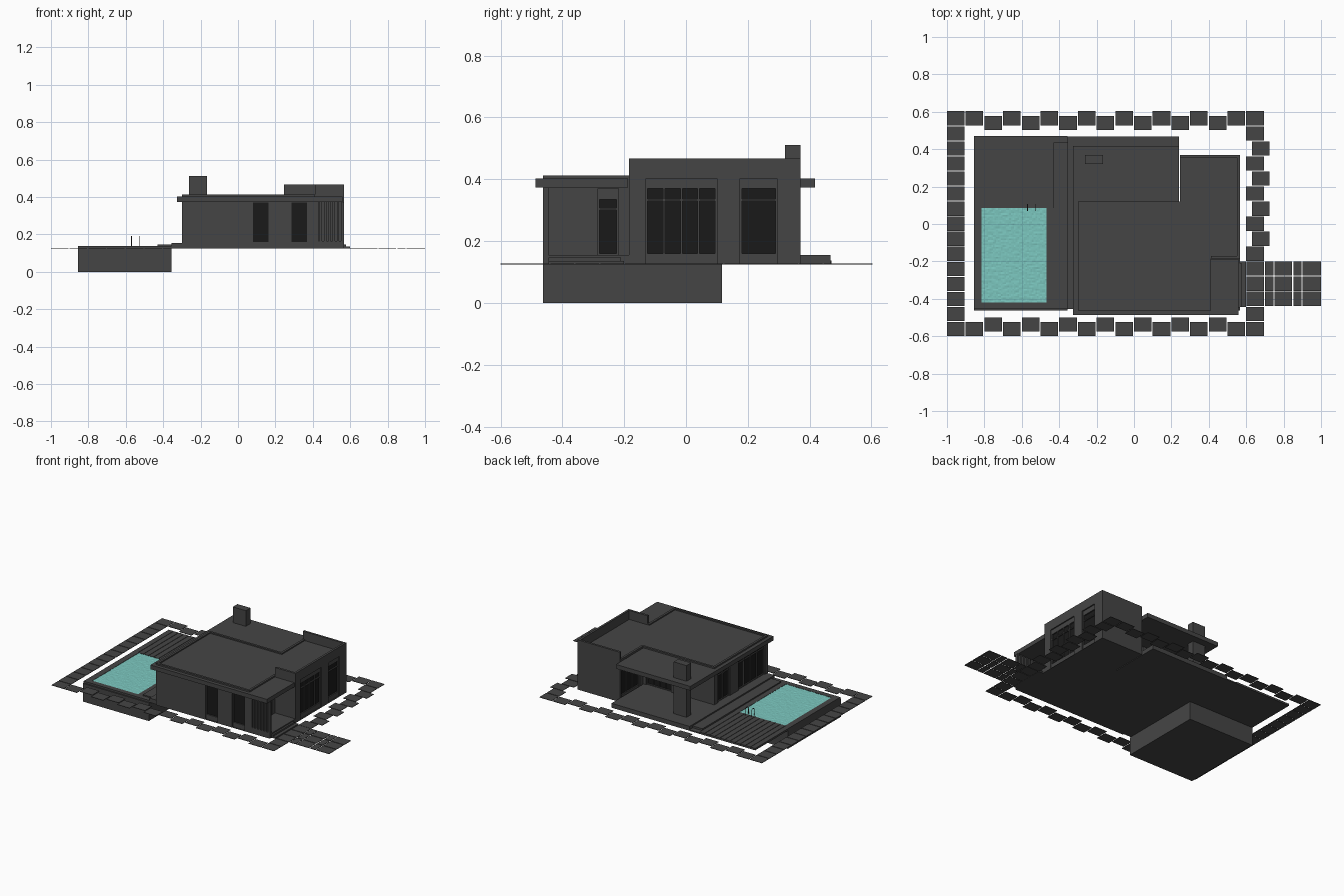
import bpy, bmesh, random
from mathutils import Vector

if "Cube" in bpy.data.objects:
    bpy.data.objects.remove(bpy.data.objects["Cube"])

random.seed(4)
G = 0.125  # ground level


def material(name, col):
    m = bpy.data.materials.new(name)
    m.diffuse_color = (*col, 1)
    m.use_nodes = True
    m.node_tree.nodes["Principled BSDF"].inputs["Base Color"].default_value = m.diffuse_color
    return m


BLACK = material("dark_glass", (0.01, 0.01, 0.01))
TEAL = material("pool_water", (0.2, 0.57, 0.52))
DARK = material("charcoal", (0.06, 0.06, 0.06))


def finish(name, bm, mat=DARK):
    bmesh.ops.recalc_face_normals(bm, faces=bm.faces[:])
    me = bpy.data.meshes.new(name)
    bm.to_mesh(me)
    bm.free()
    ob = bpy.data.objects.new(name, me)
    bpy.context.collection.objects.link(ob)
    if mat:
        me.materials.append(mat)
    return ob


def boxes(name, items, mat=DARK):
    """One mesh of boxes, each (x0, x1, y0, y1, z0, z1)."""
    bm = bmesh.new()
    for x0, x1, y0, y1, z0, z1 in items:
        vs = bmesh.ops.create_cube(bm, size=1)["verts"]
        bmesh.ops.scale(bm, vec=(abs(x1 - x0), abs(y1 - y0), z1 - z0), verts=vs)
        bmesh.ops.translate(bm, vec=((x0 + x1) / 2, (y0 + y1) / 2, (z0 + z1) / 2), verts=vs)
    return finish(name, bm, mat)


def prism(name, pts, z0, z1, rim=0.0, sink=0.0):
    """Extruded outline, optionally with a sunken top behind a rim."""
    bm = bmesh.new()
    f = bm.faces.new([bm.verts.new((x, y, z0)) for x, y in pts])
    r = bmesh.ops.extrude_face_region(bm, geom=[f])["geom"]
    bmesh.ops.translate(bm, vec=(0, 0, z1 - z0), verts=[v for v in r if isinstance(v, bmesh.types.BMVert)])
    bmesh.ops.recalc_face_normals(bm, faces=bm.faces[:])
    if rim:
        top = [g for g in r if isinstance(g, bmesh.types.BMFace)]
        bmesh.ops.inset_region(bm, faces=top, thickness=rim, use_even_offset=True)
        low = bmesh.ops.extrude_face_region(bm, geom=top)["geom"]
        bmesh.ops.delete(bm, geom=top, context="FACES_ONLY")
        bmesh.ops.translate(bm, vec=(0, 0, -sink), verts=[v for v in low if isinstance(v, bmesh.types.BMVert)])
    return finish(name, bm)


cuts = []


def window(name, axis, plane, n, a0, a1, ztop, panes=1, transom=None, g1=0.37):
    """Recessed glazing on a wall whose outward normal is n along axis."""
    def b(p, q, z0, z1, d0, d1):
        e0, e1 = plane - n * d0, plane - n * d1
        return (e0, e1, p, q, z0, z1) if axis == "x" else (p, q, e0, e1, z0, z1)
    cuts.append(b(a0, a1, G + 0.002, ztop, -0.02, 0.022))
    boxes(name + "_glass", [b(a0, a1, G + 0.002, ztop, 0.016, 0.021)], BLACK)
    s, e = 0.006, 0.008
    bars = [b(a0, a1, G, 0.16, e, 0.022), b(a0, a1, g1, ztop, e, 0.022)]
    step = (a1 - a0 - s) / panes
    for i in range(panes + 1):
        bars.append(b(a0 + i * step, a0 + i * step + s, 0.16, g1, e, 0.022))
    if transom:
        bars.append(b(a0, a1, transom, transom + 0.007, e, 0.022))
    boxes(name + "_frame", bars)


# House walls with low roof rim
plan = [(-0.3, -0.463), (0.412, -0.463), (0.412, -0.185), (0.566, -0.185),
        (0.566, 0.37), (0.245, 0.37), (0.245, 0.12), (-0.3, 0.12)]
walls = prism("house_walls", plan, G, 0.413, 0.015, 0.008)

# Windows and doors
window("right_wide_window", "x", 0.566, 1, -0.13, 0.1, 0.402, 4, 0.33)
window("right_window", "x", 0.566, 1, 0.175, 0.295, 0.402, 1, 0.33)
window("entrance_door", "x", 0.412, 1, -0.285, -0.218, 0.37, 1, 0.3, 0.335)
window("front_door_a", "y", -0.463, -1, 0.075, 0.17, 0.373)
window("front_door_b", "y", -0.463, -1, 0.28, 0.375, 0.373)
window("left_wide_window", "x", -0.3, -1, -0.43, -0.14, 0.373, 4, 0.33)
window("left_window", "x", -0.3, -1, -0.05, 0.08, 0.373, 2, 0.33)
window("wing_window", "x", 0.245, -1, 0.15, 0.35, 0.373, 3, 0.33)
window("back_window", "y", 0.12, 1, 0.03, 0.22, 0.373, 4, 0.33)

# Cut window recesses
cutter = boxes("window_cutter", cuts, None)
mod = walls.modifiers.new("recesses", "BOOLEAN")
mod.operation, mod.solver, mod.object = "DIFFERENCE", "EXACT", cutter
bpy.context.view_layer.objects.active = walls
bpy.ops.object.modifier_apply(modifier=mod.name)
bpy.data.objects.remove(cutter)

# Roof slab overhang, tall parapet, chimney
prism("roof_slab", [(-0.325, -0.487), (0.56, -0.487), (0.56, -0.187), (0.24, -0.187),
                    (0.24, 0.418), (-0.325, 0.418)], 0.374, 0.403)
boxes("tall_parapet", [(0.551, 0.566, -0.185, 0.37, 0.403, 0.467),
                       (0.412, 0.551, -0.185, -0.17, 0.403, 0.467),
                       (0.245, 0.551, 0.355, 0.37, 0.403, 0.467)])
boxes("chimney", [(-0.263, -0.165, 0.32, 0.37, G, 0.511)])

# Entrance porch with slatted screen
boxes("entrance_floor", [(0.412, 0.566, -0.463, -0.185, G, 0.155),
                         (0.566, 0.578, -0.445, -0.21, G, 0.147),
                         (0.566, 0.6, -0.445, -0.2, G, 0.136)])
boxes("porch_screen", [(0.412, 0.43, -0.463, -0.445, 0.155, 0.374),
                       (0.552, 0.566, -0.463, -0.445, 0.155, 0.374),
                       (0.43, 0.552, -0.463, -0.445, 0.155, 0.165)]
      + [(0.437 + i * 0.023, 0.449 + i * 0.023, -0.463, -0.445, 0.165, 0.374) for i in range(5)])

# Terrace and steps down to the pool deck
boxes("terrace", [(-0.355, 0.24, 0.1, 0.468, G, 0.155),
                  (-0.355, -0.29, -0.455, 0.1, G, 0.155),
                  (-0.43, -0.355, -0.42, 0.435, G, 0.146)])

# Pool basin and deck
px0, px1, py0, py1 = -0.815, -0.467, -0.42, 0.085
boxes("pool_basin", [(-0.856, -0.355, -0.463, 0.116, 0, G)])
boxes("deck_base", [(-0.856, -0.355, py1, 0.47, G, 0.133), (-0.856, px0, -0.455, py1, G, 0.138),
                    (px1, -0.355, -0.455, py1, G, 0.138), (px0, px1, -0.455, py0, G, 0.138)])
n = 11
w = (0.856 - 0.43) / n
boxes("deck_planks", [(-0.856 + i * w, -0.859 + (i + 1) * w, py1, 0.47, 0.131, 0.138) for i in range(n)])

# Rippled water
bm = bmesh.new()
bmesh.ops.create_grid(bm, x_segments=40, y_segments=56, size=0.5)
for v in bm.verts:
    v.co = Vector((px0 + (v.co.x + 0.5) * (px1 - px0), py0 + (v.co.y + 0.5) * (py1 - py0),
                   0.136 + random.uniform(-0.0012, 0.0012)))
finish("water", bm, TEAL)

# Pool ladder
for i, x in enumerate((-0.57, -0.525)):
    cu = bpy.data.curves.new("ladder_rail", "CURVE")
    cu.dimensions, cu.bevel_depth, cu.bevel_resolution = "3D", 0.002, 1
    sp = cu.splines.new("POLY")
    pts = [(0.106, 0.136), (0.106, 0.176), (0.1, 0.186), (0.088, 0.19), (0.076, 0.186), (0.07, 0.176), (0.07, 0.128)]
    sp.points.add(len(pts) - 1)
    for p, (y, z) in zip(sp.points, pts):
        p.co = (x, y, z, 1)
    cu.materials.append(DARK)
    bpy.context.collection.objects.link(bpy.data.objects.new("ladder_rail_%d" % (i + 1), cu))

# Paving ring with staggered slabs
t0, t1 = G, 0.128
slabs = []
for i in range(17):
    x = -1 + 0.1 * i
    off = 0.025 if i in range(2, 15, 2) else 0
    slabs += [(x, x + 0.094, 0.527 - off, 0.603 - off, t0, t1),
              (x, x + 0.094, -0.6 + off, -0.524 + off, t0, t1)]
for i in range(1, 14):
    y = 0.603 - i * 0.0805
    slabs.append((-1, -0.906, y - 0.076, y, t0, t1))
    if i not in (10, 11, 12):
        x = 0.63 if i in (2, 4, 6, 8) else 0.6
        slabs.append((x, x + 0.094, y - 0.076, y, t0, t1))
boxes("paving_ring", slabs)

# Entrance path
cols = [(0.566, 0.596), (0.601, 0.696), (0.701, 0.745), (0.75, 0.845), (0.852, 0.895), (0.901, 1.0)]
boxes("entrance_path", [(a, b, -0.2 - r * 0.081 - 0.076, -0.2 - r * 0.081, t0, t1)
                        for a, b in cols for r in range(3)])
